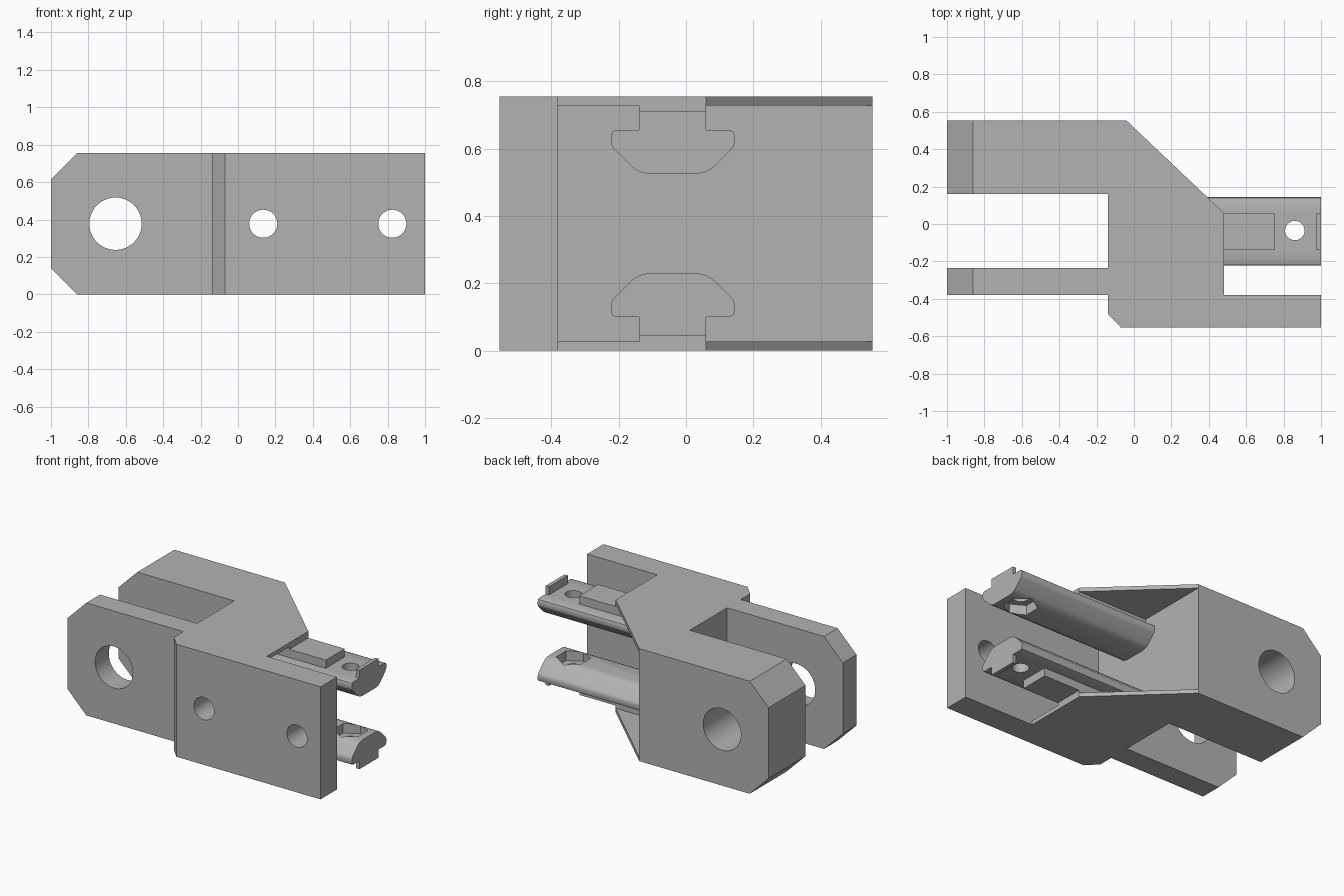
import bpy, bmesh, math
from mathutils import Matrix, Vector

cube = bpy.data.objects.get("Cube")
if cube:
    bpy.data.objects.remove(cube, do_unlink=True)

H = 0.755      # overall height
SKIN = 0.027   # thickness of the thin cover plates
BACK = 0.553   # half depth
WALL = -0.04   # inner wall of the pocket

grey = bpy.data.materials.new("plain grey")
grey.use_nodes = True
grey.diffuse_color = (0.45, 0.45, 0.45, 1)
grey.node_tree.nodes["Principled BSDF"].inputs["Base Color"].default_value = grey.diffuse_color


def prism(name, points, axis, start, end):
    """Extrude a 2D outline along x, y or z."""
    place = {"x": lambda a, b, t: (t, a, b),
             "y": lambda a, b, t: (a, t, b),
             "z": lambda a, b, t: (a, b, t)}[axis]
    bm = bmesh.new()
    face = bm.faces.new([bm.verts.new(place(a, b, start)) for a, b in points])
    new = bmesh.ops.extrude_face_region(bm, geom=[face])["geom"]
    shift = Vector(place(0, 0, end - start))
    bmesh.ops.translate(bm, vec=shift, verts=[v for v in new if isinstance(v, bmesh.types.BMVert)])
    bmesh.ops.recalc_face_normals(bm, faces=bm.faces[:])
    mesh = bpy.data.meshes.new(name)
    bm.to_mesh(mesh)
    bm.free()
    mesh.materials.append(grey)
    obj = bpy.data.objects.new(name, mesh)
    bpy.context.collection.objects.link(obj)
    return obj


def box(name, x0, x1, y0, y1, z0, z1):
    return prism(name, [(x0, y0), (x1, y0), (x1, y1), (x0, y1)], "z", z0, z1)


def ring(a, b, radius, sides, turn=0.0):
    return [(a + radius * math.cos(turn + math.tau * i / sides),
             b + radius * math.sin(turn + math.tau * i / sides)) for i in range(sides)]


def combine(target, tool, operation):
    """Apply a boolean and remove the tool object."""
    mod = target.modifiers.new(operation, "BOOLEAN")
    mod.operation, mod.object, mod.solver = operation, tool, "EXACT"
    bpy.ops.object.select_all(action="DESELECT")
    bpy.context.view_layer.objects.active = target
    target.select_set(True)
    bpy.ops.object.modifier_apply(modifier=mod.name)
    bpy.data.objects.remove(tool, do_unlink=True)


def smooth(obj):
    bpy.ops.object.select_all(action="DESELECT")
    bpy.context.view_layer.objects.active = obj
    obj.select_set(True)
    bpy.ops.object.shade_smooth_by_angle(angle=math.radians(25))


# Bracket body: two fork arms, cross web and front plate
body = prism("bracket_body", [
    (-1, BACK), (WALL, BACK), (WALL, -0.38), (1, -0.38), (1, -BACK), (-0.07, -BACK),
    (-0.14, -0.48), (-0.14, -0.38), (-1, -0.38), (-1, -0.235), (-0.14, -0.235),
    (-0.14, 0.16), (-1, 0.16)], "z", 0, H)

# Thin cover plates with the diagonal edge, and the rail necks fused to them
cover = [(-0.09, BACK), (WALL, BACK), (0.48, 0.06), (0.48, -0.45), (-0.09, -0.45)]
for low in (0, H - SKIN):
    combine(body, prism("cover", cover, "z", low, low + SKIN), "UNION")
for z0, z1 in ((0.01, 0.1), (H - 0.1, H - 0.01)):
    combine(body, box("neck", -0.09, 0.48, -0.14, 0.06, z0, z1), "UNION")

# Pivot hole through the arms, bolt holes through the front plate
for x, radius, y1 in ((-0.655, 0.14, 1), (0.135, 0.075, -0.3), (0.825, 0.075, -0.3)):
    combine(body, prism("bore", ring(x, H / 2, radius, 48), "y", -1, y1), "DIFFERENCE")

# Chamfered arm ends
for base, way in ((0, 1), (H, -1)):
    corner = [(-1.06, base + way * 0.2), (-0.80, base - way * 0.06), (-1.06, base - way * 0.06)]
    combine(body, prism("chamfer", corner, "y", -1, 1), "DIFFERENCE")
smooth(body)

# Rounded clamp rails with step block, end tab, screw hole and hex nut pocket
half = [(-0.207, 0.1), (-0.218, 0.105), (-0.222, 0.115), (-0.222, 0.14), (-0.219, 0.149),
        (-0.213, 0.157), (-0.165, 0.205), (-0.152, 0.216), (-0.135, 0.225), (-0.11, 0.23)]
section = half + [(-0.078 - y, d) for y, d in reversed(half)]
for name, level in (("lower_rail", lambda d: d), ("upper_rail", lambda d: H - d)):
    rail = prism(name, [(y, level(d)) for y, d in section], "x", WALL, 1)
    for x0, x1 in ((0.48, 0.75), (0.975, 1)):
        combine(rail, box("step", x0, x1, -0.14, 0.06, level(0.045), level(0.12)), "UNION")
    combine(rail, prism("screw", ring(0.86, -0.035, 0.052, 32), "z", level(0), level(0.3)), "DIFFERENCE")
    nut = ring(0.86, -0.035, 0.105, 6, math.pi / 6)
    combine(rail, prism("nut", nut, "z", level(0.165), level(0.3)), "DIFFERENCE")
    smooth(rail)
